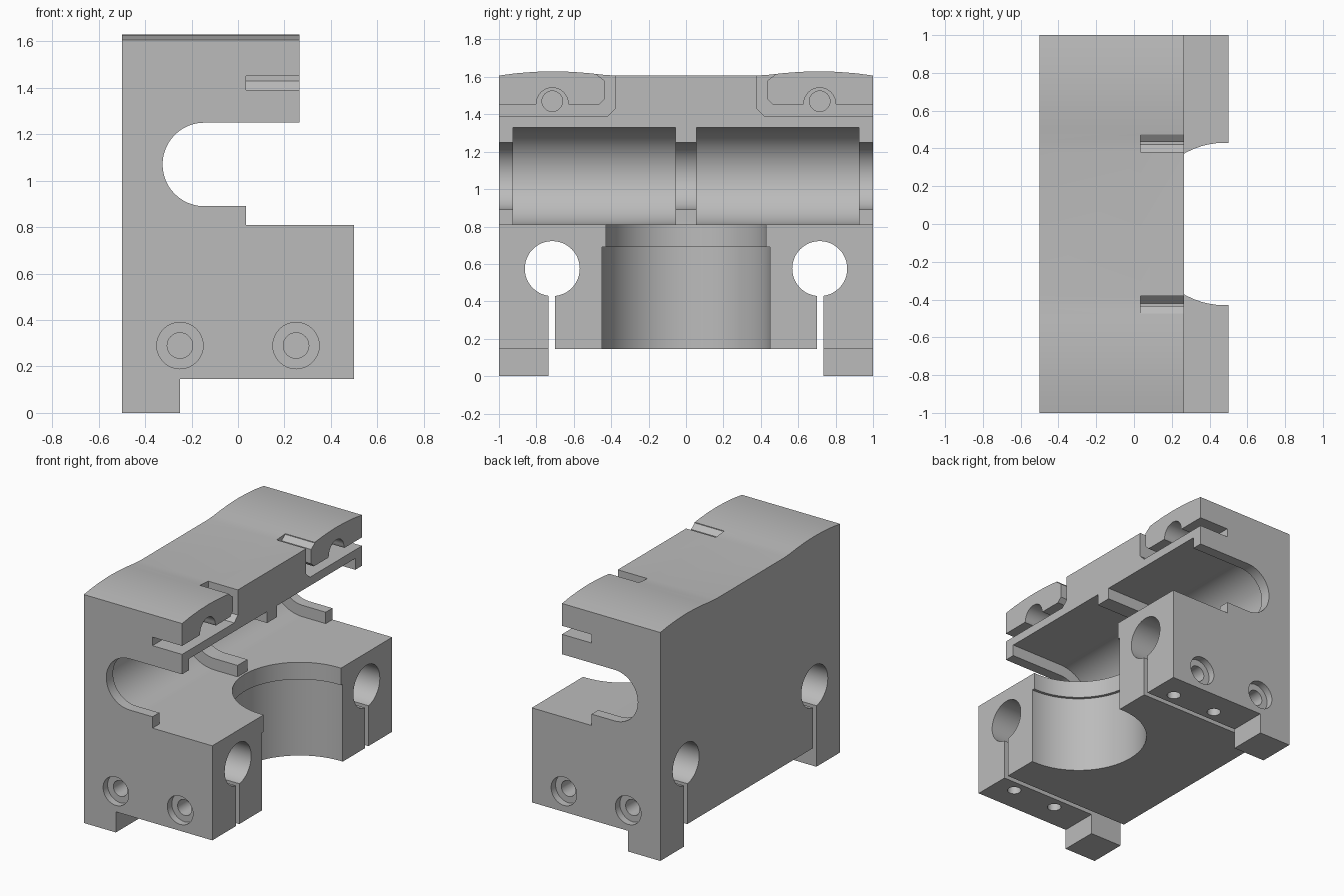
import bpy, bmesh, math

cube = bpy.data.objects.get("Cube")
if cube:
    bpy.data.objects.remove(cube, do_unlink=True)

grey = bpy.data.materials.new("light_grey")
grey.use_nodes = True
grey.diffuse_color = (0.5, 0.5, 0.5, 1)
grey.node_tree.nodes["Principled BSDF"].inputs["Base Color"].default_value = (0.5, 0.5, 0.5, 1)


def prism(name, axis, pts, a, b):
    """Extrude a 2D outline along an axis, from a to b."""
    place = {"X": lambda u, v, t: (t, u, v),
             "Y": lambda u, v, t: (u, t, v),
             "Z": lambda u, v, t: (u, v, t)}[axis]
    bm = bmesh.new()
    low = [bm.verts.new(place(u, v, a)) for u, v in pts]
    high = [bm.verts.new(place(u, v, b)) for u, v in pts]
    bm.faces.new(low)
    bm.faces.new(high)
    for i in range(len(pts)):
        j = (i + 1) % len(pts)
        bm.faces.new((low[i], low[j], high[j], high[i]))
    bmesh.ops.recalc_face_normals(bm, faces=bm.faces)
    mesh = bpy.data.meshes.new(name)
    bm.to_mesh(mesh)
    bm.free()
    obj = bpy.data.objects.new(name, mesh)
    mesh.materials.append(grey)
    bpy.context.collection.objects.link(obj)
    return obj


def arc(u, v, r, start, end, n):
    angles = [math.radians(start + (end - start) * i / n) for i in range(n + 1)]
    return [(u + r * math.cos(t), v + r * math.sin(t)) for t in angles]


def circle(u, v, r, n=48):
    return arc(u, v, r, 0, 360, n)[:-1]


def rect(u0, v0, u1, v1):
    return [(u0, v0), (u1, v0), (u1, v1), (u0, v1)]


# Main block: C-shaped side outline with a rounded bearing slot
outline = [(-0.5, 0), (0.5, 0), (0.5, 0.81), (0.035, 0.81), (0.035, 0.89)]
outline += arc(-0.145, 1.07, 0.18, 270, 90, 24)
outline += [(0.265, 1.25), (0.265, 1.7), (-0.5, 1.7)]
body = prism("carriage_block", "Y", outline, -1, 1)
bpy.context.view_layer.objects.active = body
body.select_set(True)


def cut(axis, pts, a, b):
    cutter = prism("cutter", axis, pts, a, b)
    cutter.hide_render = True
    mod = body.modifiers.new("cut", "BOOLEAN")
    mod.operation = "DIFFERENCE"
    mod.solver = "EXACT"
    mod.object = cutter
    bpy.ops.object.modifier_apply(modifier=mod.name)
    bpy.data.meshes.remove(cutter.data)


# Top surface: flat middle with gently crowned ends
half = [(0.38, 1.607), (0.44, 1.611), (0.52, 1.62), (0.61, 1.627), (0.71, 1.63),
        (0.81, 1.627), (0.91, 1.619), (1.0, 1.607), (1.1, 1.59)]
crown = [(-y, z) for y, z in reversed(half)] + half
cut("X", crown + [(1.1, 2), (-1.1, 2)], -0.6, 0.6)

# Underside relief, leaving two corner feet
cut("Z", [(-0.25, -1.1), (0.6, -1.1), (0.6, 1.1), (-0.25, 1.1), (-0.25, 0.735),
          (-0.6, 0.735), (-0.6, -0.735), (-0.25, -0.735)], -0.1, 0.145)

# Stepped round recess in the open face
cut("Z", circle(0.48, 0, 0.45, 64), 0.05, 0.69)
cut("Z", circle(0.48, 0, 0.43, 64), 0.6, 0.9)

for s in (-1, 1):
    def side(pts):
        return [(s * y, z) for y, z in pts]

    # Bearing pocket between the ribs
    pocket = [(0.035, 0.81)] + arc(-0.145, 1.07, 0.26, 270, 90, 32)
    pocket += [(0.4, 1.33), (0.4, 0.95), (0.035, 0.95)]
    cut("Y", pocket, s * 0.055, s * 0.925)

    # Rod bore and its clamping slit
    cut("X", circle(s * 0.715, 0.575, 0.147), -0.6, 0.6)
    cut("X", side(rect(0.7, -0.1, 0.735, 0.5)), -0.6, 0.6)

    # Belt channel with an arched screw recess
    channel = [(1.1, 1.39), (0.42, 1.39), (0.38, 1.43), (0.38, 1.75), (0.475, 1.75),
               (0.475, 1.61), (0.435, 1.58), (0.435, 1.48), (0.465, 1.45)]
    channel += [(0.625, 1.45)] + arc(0.715, 1.457, 0.085, 180, 0, 16) + [(0.805, 1.45), (1.1, 1.45)]
    cut("X", side(channel), 0.035, 0.4)
    cut("X", circle(s * 0.715, 1.47, 0.055, 32), -0.15, 0.1)

    # Counterbored clamp screws and underside screw holes
    for x in (-0.25, 0.25):
        cut("Y", circle(x, 0.29, 0.1, 32), s * 0.95, s * 1.1)
        cut("Y", circle(x, 0.29, 0.055, 32), s * 0.55, s * 1.05)
    for x in (0, 0.345):
        cut("Z", circle(x, s * 0.82, 0.045, 24), 0.05, 0.4)

bpy.ops.object.shade_smooth_by_angle(angle=math.radians(30))
